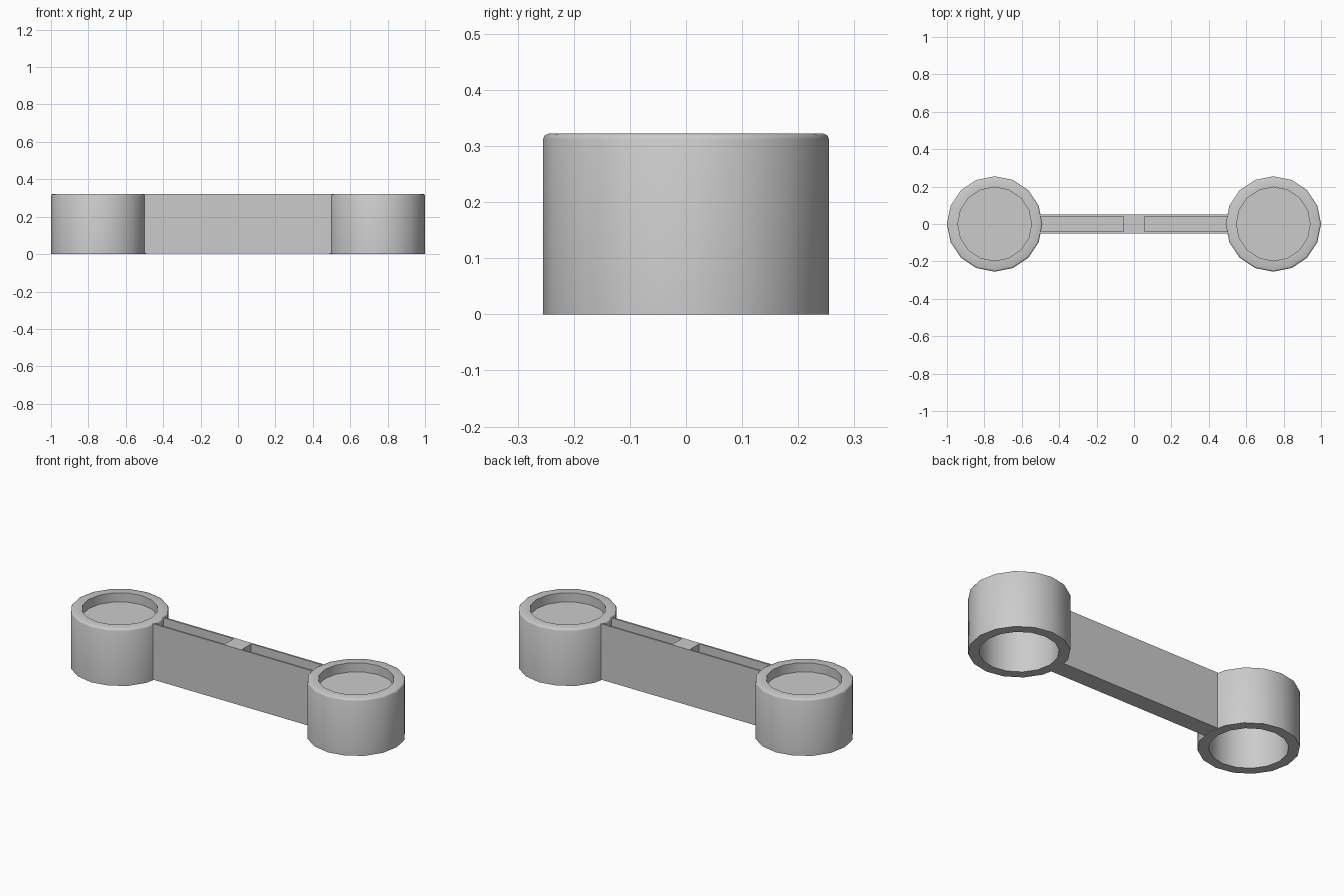
import bpy, bmesh, math
from mathutils import Vector

if "Cube" in bpy.data.objects:
    bpy.data.objects.remove(bpy.data.objects["Cube"])

H, R, CX, SIDES = 0.322, 0.255, 0.745, 16


def finish(bm, name, smooth=None):
    bmesh.ops.recalc_face_normals(bm, faces=bm.faces)
    me = bpy.data.meshes.new(name)
    bm.to_mesh(me)
    bm.free()
    ob = bpy.data.objects.new(name, me)
    bpy.context.collection.objects.link(ob)
    if smooth:
        bpy.ops.object.select_all(action='DESELECT')
        ob.select_set(True)
        bpy.context.view_layer.objects.active = ob
        bpy.ops.object.shade_smooth_by_angle(angle=math.radians(smooth))
    return ob


def lathe(name, profile, x):
    bm = bmesh.new()
    vs = [bm.verts.new((r, 0, z)) for r, z in profile]
    es = [bm.edges.new(p) for p in zip(vs, vs[1:])]
    bmesh.ops.spin(bm, geom=vs + es, cent=(0, 0, 0), axis=(0, 0, 1),
                   angle=math.tau, steps=SIDES, use_merge=True)
    bmesh.ops.remove_doubles(bm, verts=bm.verts, dist=1e-5)
    ob = finish(bm, name, 50)
    ob.location.x = x
    return ob


def box(name, x0, x1, y, z0, z1):
    bm = bmesh.new()
    bmesh.ops.create_cube(bm, size=1)
    bmesh.ops.scale(bm, vec=Vector((x1 - x0, 2 * y, z1 - z0)), verts=bm.verts)
    bmesh.ops.translate(bm, vec=Vector(((x0 + x1) / 2, 0, (z0 + z1) / 2)), verts=bm.verts)
    return finish(bm, name)


# End cups: hollow below, shallow dish on top, softly rounded upper rim
cup = [(0, 0.25), (0.2, 0.25), (0.2, 0), (R, 0), (R, H - 0.01),
       (R - 0.003, H - 0.003), (R - 0.01, H), (0.197, H), (0.197, 0.27), (0, 0.27)]
lathe("left_cup", cup, -CX)
lathe("right_cup", cup, CX)

# Connecting bar with two thin-walled pockets in its top
bar = box("connecting_bar", -0.515, 0.515, 0.05, 0.003, H - 0.001)
for side, (x0, x1) in {"left": (-0.505, -0.055), "right": (0.055, 0.505)}.items():
    cutter = box(side + "_pocket_cutter", x0, x1, 0.04, H - 0.06, H + 0.1)
    cutter.hide_render = True
    cutter.hide_set(True)
    mod = bar.modifiers.new(side + "_pocket", 'BOOLEAN')
    mod.operation = 'DIFFERENCE'
    mod.solver = 'EXACT'
    mod.object = cutter
